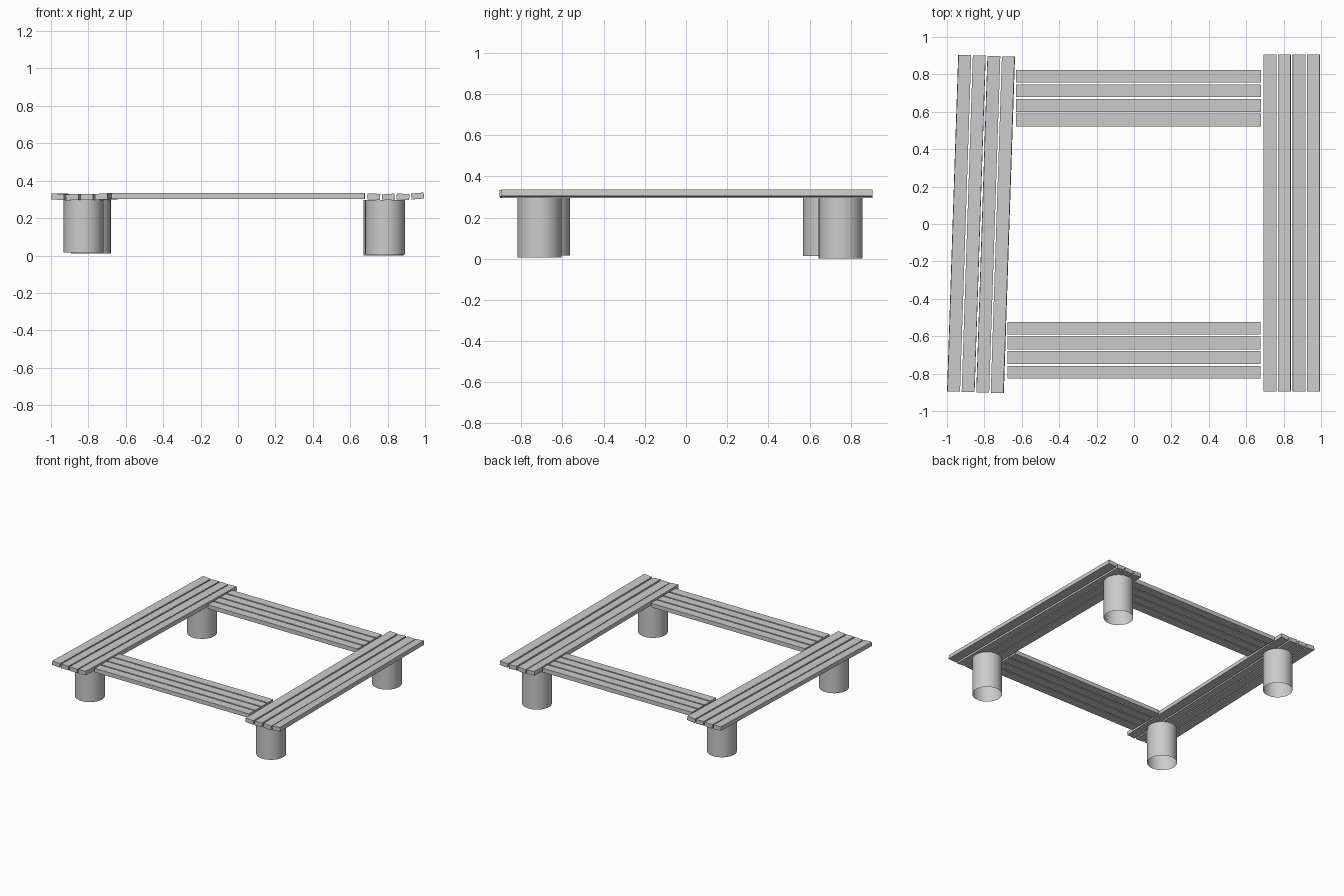
import bpy
import math
from mathutils import Matrix

cube = bpy.data.objects.get("Cube")
if cube:
    bpy.data.objects.remove(cube)

grey = bpy.data.materials.new("plain_grey")
grey.use_nodes = True
colour = (0.6, 0.6, 0.6, 1)
grey.diffuse_color = colour
grey.node_tree.nodes["Principled BSDF"].inputs["Base Color"].default_value = colour

WIDTH, THICK, PITCH, TOP = 0.068, 0.032, 0.078, 0.333


def bench(name, centre, length, turn, wobble):
    """Four parallel slats; wobble gives each one a (lift, roll, pitch)."""
    frame = Matrix.Translation((*centre, TOP - THICK / 2)) @ Matrix.Rotation(math.radians(turn), 4, 'Z')
    for i, (lift, roll, tip) in enumerate(wobble):
        bpy.ops.mesh.primitive_cube_add(size=1)
        slat = bpy.context.object
        slat.name = f"{name}_slat_{i + 1}"
        slat.matrix_world = (frame @ Matrix.Translation(((i - 1.5) * PITCH, 0, lift))
                             @ Matrix.Rotation(math.radians(roll), 4, 'Y')
                             @ Matrix.Rotation(math.radians(tip), 4, 'X')
                             @ Matrix.Diagonal((WIDTH, length, THICK, 1)))
        slat.data.materials.append(grey)


# Long side benches, slightly uneven boards
bench("right_bench", (-0.818, 0), 1.8, -1.9,
      [(-0.003, 3, 0), (-0.005, -2, 0), (-0.004, 2, 0), (-0.002, -4, 0)])
bench("left_bench", (0.843, 0.005), 1.8, 0,
      [(-0.002, 3, 0), (-0.004, -4, 0), (-0.003, 4, 0), (0.001, -5, 0)])

# Short cross benches, level boards
level = [(0, 0, 0)] * 4
bench("back_bench", (0.025, 0.673), 1.31, 90, level)
bench("front_bench", (0, -0.675), 1.35, 90, level)

# Hollow round legs
LEGS = {
    "front_left_leg": (0.787, -0.711, 0.006),
    "front_right_leg": (-0.826, -0.67, 0.015),
    "back_left_leg": (0.777, 0.751, 0.0),
    "back_right_leg": (-0.787, 0.675, 0.012),
}
LEG_TOP = 0.297
for name, (x, y, foot) in LEGS.items():
    bpy.ops.mesh.primitive_cylinder_add(
        vertices=32, radius=0.107, depth=LEG_TOP - foot, end_fill_type='NOTHING',
        location=(x, y, (LEG_TOP + foot) / 2))
    leg = bpy.context.object
    leg.name = name
    leg.data.materials.append(grey)
    bpy.ops.object.shade_smooth_by_angle()
